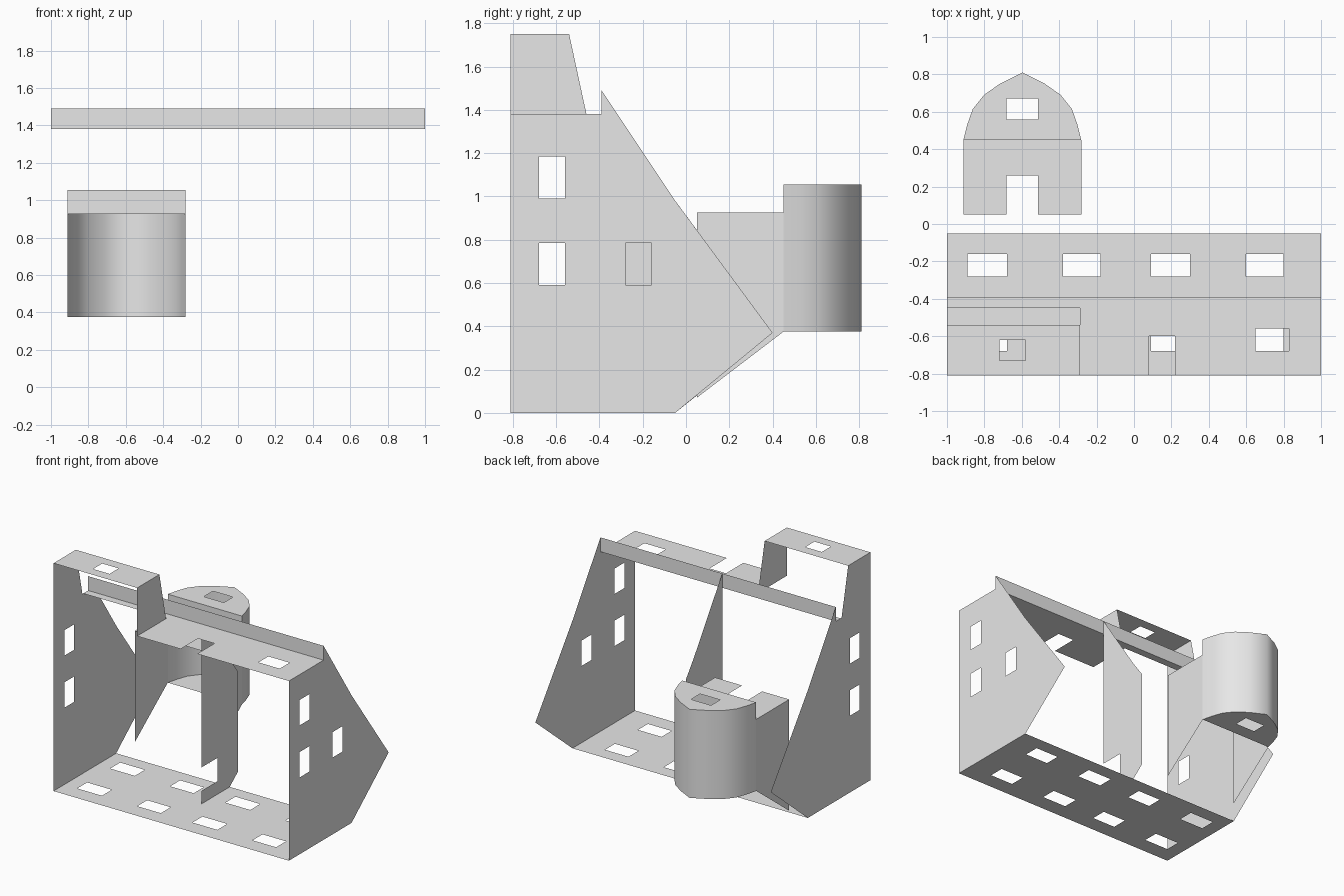
import bpy, bmesh
from mathutils import Vector

cube = bpy.data.objects.get("Cube")
if cube:
    bpy.data.objects.remove(cube, do_unlink=True)

# Single grey material
GREY = (0.8, 0.8, 0.8, 1)
grey = bpy.data.materials.new("plain_grey")
grey.use_nodes = True
grey.diffuse_color = GREY
grey.node_tree.nodes["Principled BSDF"].inputs["Base Color"].default_value = GREY

PLACE = {
    "x": lambda u, v, c: Vector((c, u, v)),
    "y": lambda u, v, c: Vector((u, c, v)),
    "z": lambda u, v, c: Vector((u, v, c)),
}


def rect(u0, u1, v0, v1):
    return [(u0, v0), (u1, v0), (u1, v1), (u0, v1)]


def finish(name, bm):
    mesh = bpy.data.meshes.new(name)
    bm.to_mesh(mesh)
    bm.free()
    mesh.materials.append(grey)
    obj = bpy.data.objects.new(name, mesh)
    bpy.context.collection.objects.link(obj)
    return obj


def sheet(name, axis, c, outline, holes=()):
    """Flat sheet across an axis, with openings cut through it."""
    bm = bmesh.new()
    edges = []
    for loop in [outline, *holes]:
        vs = [bm.verts.new((u, v, 0)) for u, v in loop]
        edges += [bm.edges.new((a, b)) for a, b in zip(vs, vs[1:] + vs[:1])]
    bmesh.ops.triangle_fill(bm, use_beauty=True, edges=edges, normal=(0, 0, 1))
    for v in bm.verts:
        v.co = PLACE[axis](v.co.x, v.co.y, c)
    return finish(name, bm)


FRONT, RIDGE, SILL = -0.81, -0.39, -0.05
DECK, PEAK, BOX_TOP = 1.38, 1.49, 1.75
BOX_X = -0.29

# Floor with two rows of openings
floor_x = [(-0.89, -0.68), (-0.38, -0.18), (0.09, 0.30), (0.60, 0.80)]
floor_holes = [rect(*xs, *ys) for xs in floor_x for ys in [(-0.68, -0.56), (-0.28, -0.16)]]
sheet("floor", "z", 0, rect(-1, 1, FRONT, SILL), floor_holes)

# Side walls
lower = [(FRONT, 0), (SILL, 0), (0.40, 0.37), (SILL, 0.98), (RIDGE, PEAK), (RIDGE, DECK)]
box_side = [(-0.46, DECK), (-0.54, BOX_TOP), (FRONT, BOX_TOP)]
windows = [rect(-0.68, -0.56, 0.59, 0.785), rect(-0.68, -0.56, 0.99, 1.185)]
sheet("left_wall", "x", 1, lower + [(FRONT, DECK)],
      windows + [rect(-0.28, -0.16, 0.59, 0.785)])
sheet("right_wall", "x", -1, lower + box_side, windows)

# Middle partition with a notch in its front edge
sheet("middle_wall", "x", -0.035,
      [(RIDGE, 0), (SILL, 0), (0.05, 0.08), (0.05, 0.845), (SILL, 0.98),
       (RIDGE, PEAK), (RIDGE, 0.28), (-0.20, 0.28), (-0.20, 0.10), (RIDGE, 0.10)])

# Upper deck, cut away under the raised box, and the ridge strip
sheet("upper_deck", "z", DECK,
      [(-1, -0.45), (BOX_X, -0.45), (BOX_X, FRONT), (0.08, FRONT), (0.08, -0.60),
       (0.22, -0.60), (0.22, FRONT), (1, FRONT), (1, RIDGE), (-1, RIDGE)],
      [rect(0.65, 0.83, -0.68, -0.56)])
sheet("ridge_strip", "y", RIDGE, rect(-1, 1, DECK, PEAK))

# Raised box
sheet("box_roof", "z", BOX_TOP, rect(-1, BOX_X, FRONT, -0.54),
      [rect(-0.72, -0.58, -0.73, -0.62)])
sheet("box_side", "x", BOX_X, [(FRONT, DECK)] + box_side)

# Rear bay: side walls and notched roof
MID, HALF = -0.597, 0.315
BACK, NEAR = 0.45, 0.05
BAY_LOW, BAY_ROOF, TOWER_TOP = 0.375, 0.925, 1.055
for side, name in [(-1, "bay_right_wall"), (1, "bay_left_wall")]:
    sheet(name, "x", MID + side * HALF,
          [(NEAR, 0.07), (BACK, BAY_LOW), (BACK, BAY_ROOF), (NEAR, BAY_ROOF)])
x0, x1 = MID - HALF, MID + HALF
n0, n1 = MID - 0.085, MID + 0.085
sheet("bay_roof", "z", BAY_ROOF,
      [(x0, NEAR), (n0, NEAR), (n0, 0.26), (n1, 0.26), (n1, NEAR), (x1, NEAR),
       (x1, BACK), (x0, BACK)])
sheet("tower_front_strip", "y", BACK, rect(x0, x1, BAY_ROOF, TOWER_TOP))

# Pointed round tower: caps and smooth curved wall
half = [(HALF, BACK), (0.295, 0.53), (0.265, 0.615), (0.205, 0.69), (0.12, 0.75)]
arc = ([(MID + dx, y) for dx, y in half] + [(MID, 0.81)]
       + [(MID - dx, y) for dx, y in reversed(half)])
for name, z in [("tower_floor", BAY_LOW), ("tower_roof", TOWER_TOP)]:
    sheet(name, "z", z, arc, [rect(n0, n1, 0.56, 0.67)])

bm = bmesh.new()
rows = [[bm.verts.new((x, y, z)) for x, y in arc] for z in (BAY_LOW, TOWER_TOP)]
for i in range(len(arc) - 1):
    f = bm.faces.new((rows[0][i], rows[0][i + 1], rows[1][i + 1], rows[1][i]))
    f.smooth = True
finish("tower_wall", bm)
